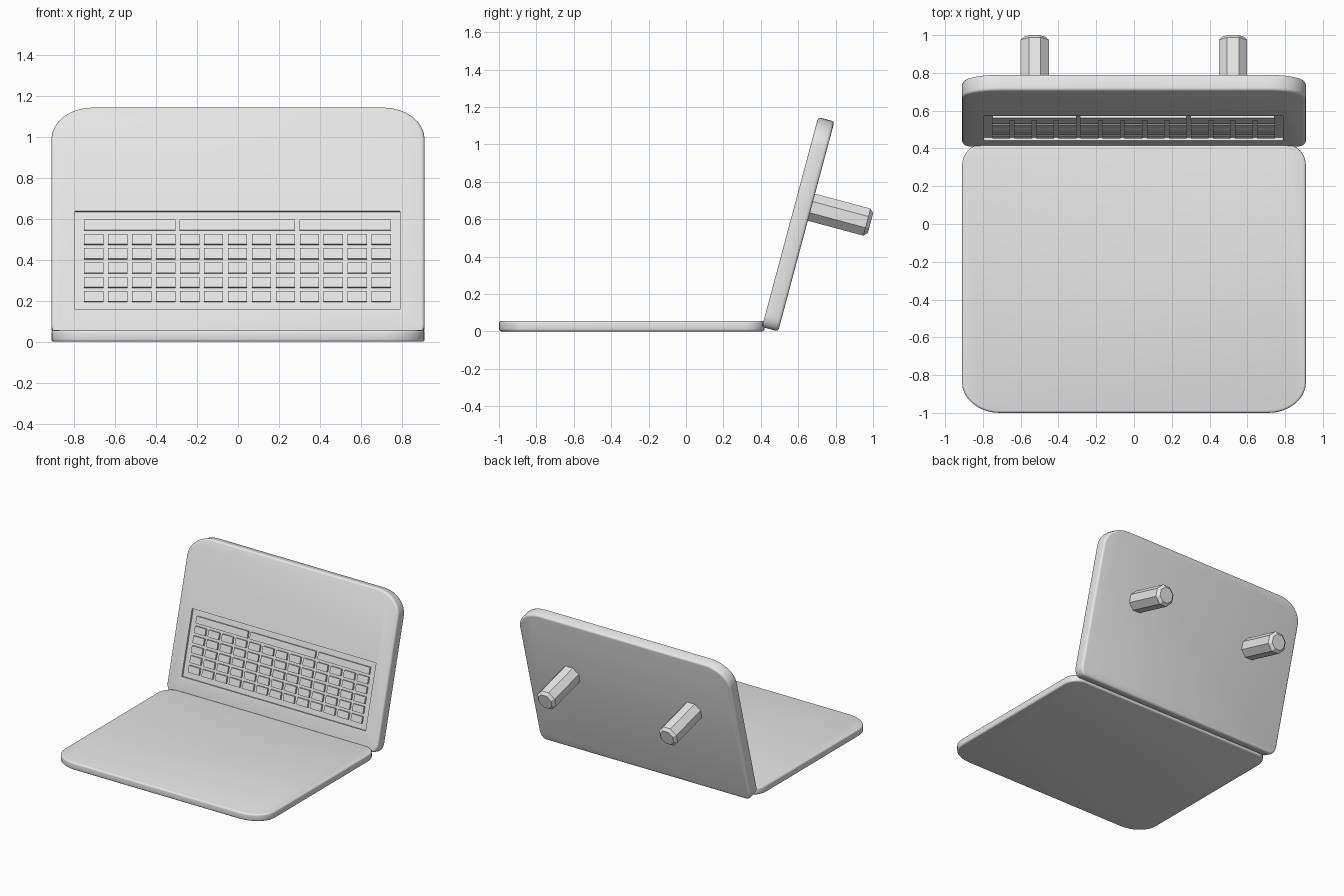
import bpy, bmesh
from math import radians, sin, cos, pi
from mathutils import Matrix, Vector

if "Cube" in bpy.data.objects:
    bpy.data.objects.remove(bpy.data.objects["Cube"])

grey = bpy.data.materials.new("plain grey")
grey.use_nodes = True
GREY = (0.8, 0.8, 0.8, 1)
grey.diffuse_color = GREY
grey.node_tree.nodes["Principled BSDF"].inputs["Base Color"].default_value = GREY

# Frame of the leaning half: local y runs up the panel, local z out of its front
LEAN = Matrix.Translation((0, 0.493, 0)) @ Matrix.Rotation(radians(75), 4, "X")
FLAT = Matrix.Identity(4)
THICK = 0.09


def finish(bm, name, frame):
    bmesh.ops.recalc_face_normals(bm, faces=bm.faces)
    mesh = bpy.data.meshes.new(name)
    bm.to_mesh(mesh)
    bm.free()
    mesh.materials.append(grey)
    obj = bpy.data.objects.new(name, mesh)
    bpy.context.collection.objects.link(obj)
    obj.matrix_world = frame
    return obj


def activate(obj):
    bpy.ops.object.select_all(action="DESELECT")
    obj.select_set(True)
    bpy.context.view_layer.objects.active = obj


def smooth(obj):
    activate(obj)
    bpy.ops.object.shade_smooth_by_angle(angle=radians(35))


def slab(name, half, y0, y1, low, high, thick, rim, frame):
    """Rounded plate; low and high are the corner radii (x, y) at each end."""
    bm = bmesh.new()
    corners = [(1, y1, -1, high, 0), (-1, y1, -1, high, 90),
               (-1, y0, 1, low, 180), (1, y0, 1, low, 270)]
    steps = 8
    outline = []
    for side, y, inward, (rx, ry), start in corners:
        for i in range(steps + 1):
            a = radians(start) + pi / 2 * i / steps
            outline.append(bm.verts.new((side * (half - rx) + rx * cos(a),
                                         y + inward * ry + ry * sin(a), 0)))
    base = bm.faces.new(outline)
    grown = bmesh.ops.extrude_face_region(bm, geom=[base], use_keep_orig=True)["geom"]
    top = [g for g in grown if isinstance(g, bmesh.types.BMVert)]
    bmesh.ops.translate(bm, verts=top, vec=(0, 0, thick))
    bmesh.ops.recalc_face_normals(bm, faces=bm.faces)
    rims = [e for e in bm.edges if abs(e.verts[0].co.z - e.verts[1].co.z) < 1e-5]
    bmesh.ops.bevel(bm, geom=rims, offset=rim, segments=3, profile=0.5, affect="EDGES")
    return finish(bm, name, frame)


def add_box(bm, x0, x1, y0, y1, z0, z1):
    size = Vector((x1 - x0, y1 - y0, z1 - z0))
    mid = Vector((x0 + x1, y0 + y1, z0 + z1)) / 2
    bmesh.ops.create_cube(bm, size=1, matrix=Matrix.Translation(mid) @ Matrix.Diagonal(size).to_4x4())


# Flat screen half lying on the ground
screen = slab("screen_panel", 0.91, -1.0, 0.42, (0.2, 0.16), (0.1, 0.11), 0.056, 0.012, FLAT)
smooth(screen)

# Leaning keyboard half with a shallow well cut in its front
body = slab("keyboard_panel", 0.91, 0.0, 1.162, (0.05, 0.07), (0.2, 0.16), THICK, 0.016, LEAN)
WELL = THICK - 0.016
bm = bmesh.new()
add_box(bm, -0.795, 0.79, 0.139, 0.636, WELL, THICK + 0.05)
cutter = finish(bm, "well_cutter", LEAN)
cutter.hide_render = True
activate(body)
cut = body.modifiers.new("well", "BOOLEAN")
cut.operation = "DIFFERENCE"
cut.solver = "EXACT"
cut.object = cutter
bpy.ops.object.modifier_apply(modifier=cut.name)
bpy.data.objects.remove(cutter)
smooth(body)

# Keys: five rows of thirteen, then three long bars on top
bm = bmesh.new()
FIRST, ROW, KEY = 0.18, 0.0721, 0.052
for row in range(5):
    for col in range(13):
        x, y = -0.75 + 0.1168 * col, FIRST + ROW * row
        add_box(bm, x, x + 0.094, y, y + KEY, WELL - 0.005, THICK - 0.001)
for x0, x1 in ((-0.75, -0.305), (-0.285, 0.277), (0.3, 0.745)):
    y = FIRST + ROW * 5
    add_box(bm, x0, x1, y, y + KEY, WELL - 0.005, THICK - 0.001)
finish(bm, "keys", LEAN)

# Two eight-sided pegs with chamfered ends, rooted just inside the back
LENGTH, ROOT = 0.327, 0.02
for name, x in (("right_peg", -0.526), ("left_peg", 0.524)):
    bm = bmesh.new()
    place = Matrix.Translation((x, 0.687, (ROOT - LENGTH) / 2))
    bmesh.ops.create_cone(bm, cap_ends=True, segments=8, radius1=0.081, radius2=0.081,
                          depth=LENGTH + ROOT,
                          matrix=place @ Matrix.Rotation(pi / 8, 4, "Z"))
    ends = [e for e in bm.edges if all(v.co.z < -LENGTH + 0.001 for v in e.verts)]
    bmesh.ops.bevel(bm, geom=ends, offset=0.02, segments=1, affect="EDGES")
    finish(bm, name, LEAN)
